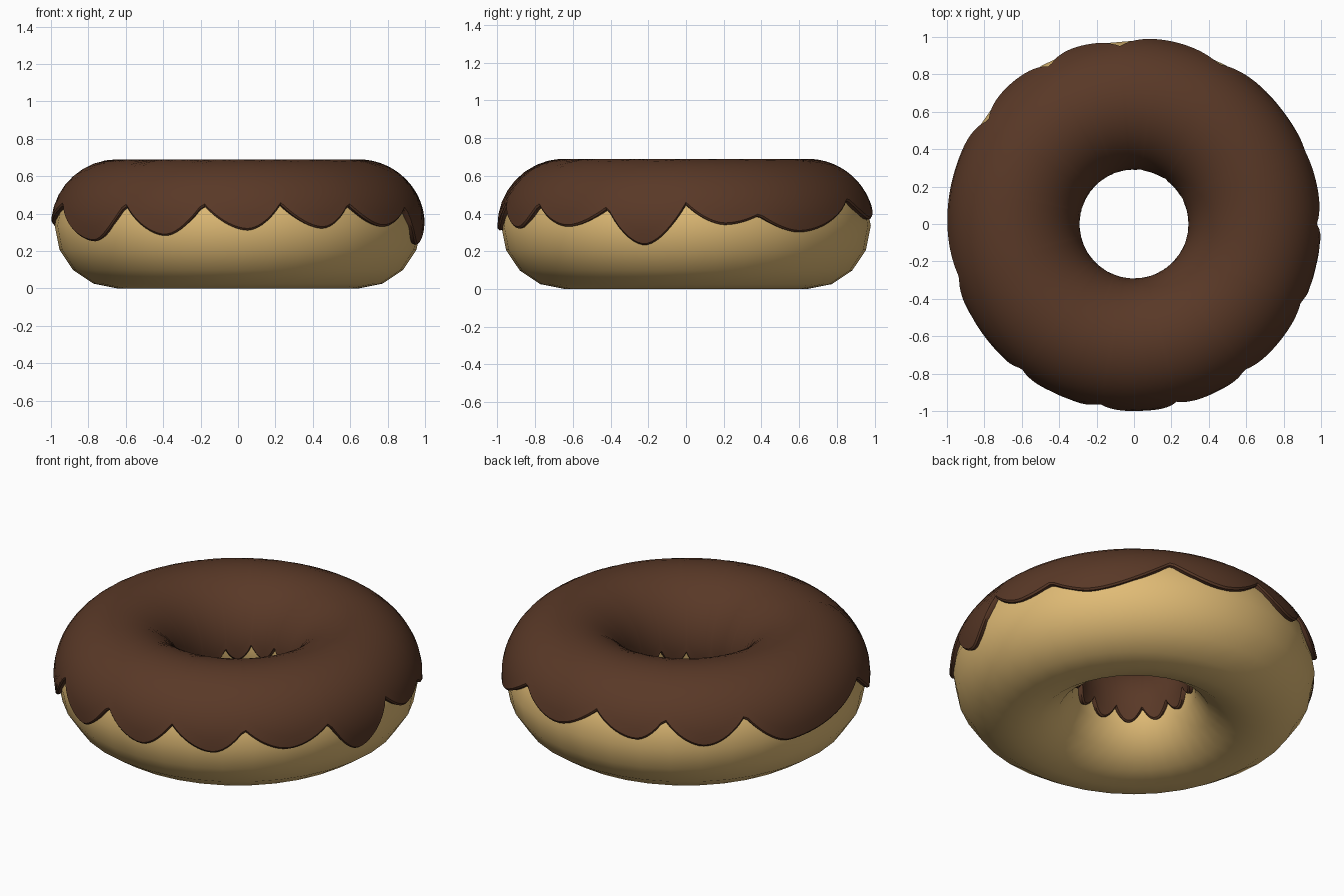
import bpy, math

if "Cube" in bpy.data.objects:
    bpy.data.objects.remove(bpy.data.objects["Cube"])

RING, ZC = 0.645, 0.335          # ring radius and centre height
R_DOUGH, R_ICING = 0.335, 0.355  # tube radii


def material(name, rgb):
    m = bpy.data.materials.new(name)
    m.diffuse_color = (*rgb, 1)
    m.use_nodes = True
    m.node_tree.nodes["Principled BSDF"].inputs["Base Color"].default_value = m.diffuse_color
    return m


def finish(obj, name, mat):
    obj.name = name
    obj.data.materials.append(mat)
    for p in obj.data.polygons:
        p.use_smooth = True


# Dough ring
bpy.ops.mesh.primitive_torus_add(major_segments=36, minor_segments=16,
                                 major_radius=RING, minor_radius=R_DOUGH,
                                 location=(0, 0, ZC))
finish(bpy.context.object, "dough", material("golden dough", (0.75, 0.50, 0.18)))

# Outer drips: angle and height of the notch, then angle and height of the tip after it
DRIPS = [(0, .45, 12, .34), (23, .39, 37, .30), (62, .475, 79, .37),
         (94.5, .50, 109, .385), (118, .50, 131, .36), (144.5, .50, 160, .32),
         (197, .45, 219, .25), (232, .45, 247, .28), (259, .45, 273, .31),
         (283.5, .45, 297, .32), (307, .45, 321, .33), (335, .43, 347, .23)]
KNOTS = [k for a, za, b, zb in DRIPS for k in ((a, za, True), (b, zb, False))]
KNOTS.append((360, .45, True))


def outer_height(deg):
    for (a, za, notch), (b, zb, _) in zip(KNOTS, KNOTS[1:]):
        if a <= deg <= b:
            t = (deg - a) / (b - a)
            # steep at the notch, round at the tip
            s = 1 - (1 - t) ** 1.8 if notch else t ** 1.8
            return za + (zb - za) * s


def inner_height(deg):
    base = 0.34 - 0.05 * math.cos(math.radians(deg - 235))
    return base - 0.08 * abs(math.sin(math.radians(deg * 6.5))) ** 0.8


# Icing shell: sweeps from the inner drip edge over the top to the outer one
SEG, ROWS = 240, 18
verts, faces = [], []
for i in range(SEG):
    deg = 360 * i / SEG
    th = math.radians(deg)
    p0 = math.asin((outer_height(deg) - ZC) / R_ICING)
    p1 = math.pi - math.asin((inner_height(deg) - ZC) / R_ICING)
    section = [(p0 + 0.01, 0.315), (p0, R_ICING - 0.008)]
    a, b = p0 + 0.03, p1 - 0.03
    section += [(a + (b - a) * j / ROWS, R_ICING) for j in range(ROWS + 1)]
    section += [(p1, R_ICING - 0.008), (p1 - 0.01, 0.315)]
    for phi, r in section:
        d = RING + r * math.cos(phi)
        verts.append((d * math.cos(th), d * math.sin(th), ZC + r * math.sin(phi)))
n = len(section)
for i in range(SEG):
    k = (i + 1) % SEG
    for j in range(n - 1):
        faces.append((i * n + j, k * n + j, k * n + j + 1, i * n + j + 1))
mesh = bpy.data.meshes.new("icing")
mesh.from_pydata(verts, [], faces)
icing = bpy.data.objects.new("icing", mesh)
bpy.context.collection.objects.link(icing)
finish(icing, "icing", material("chocolate icing", (0.10, 0.04, 0.02)))

# Keep the drip edges crisp
bpy.ops.object.select_all(action='DESELECT')
icing.select_set(True)
bpy.context.view_layer.objects.active = icing
bpy.ops.object.shade_smooth_by_angle(angle=math.radians(40))
